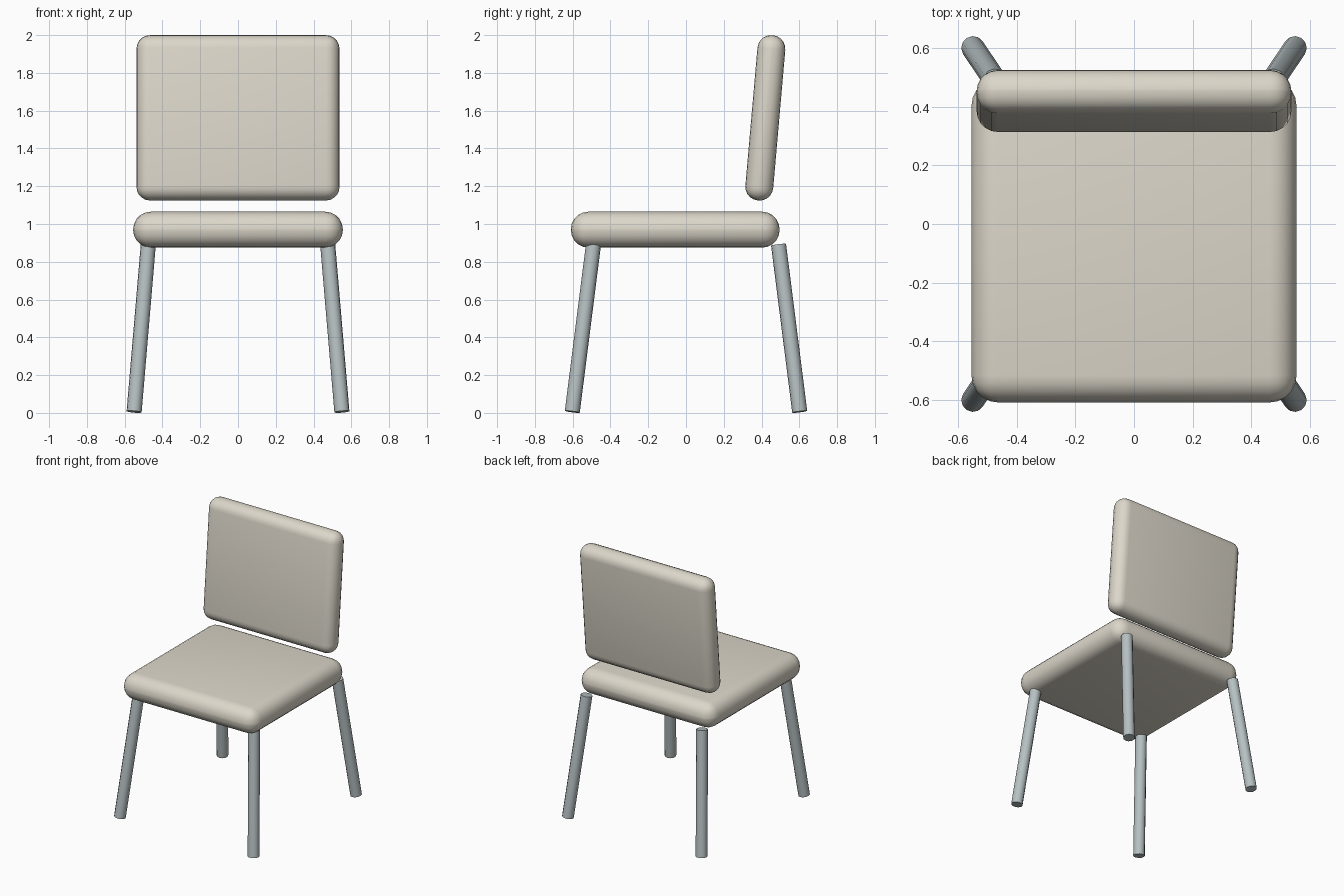
import bpy
import math
from mathutils import Vector

if "Cube" in bpy.data.objects:
    bpy.data.objects.remove(bpy.data.objects["Cube"])


def finish(obj, name, angle=40):
    obj.name = name
    bpy.ops.object.shade_smooth_by_angle(angle=math.radians(angle))
    return obj


def cushion(name, size, center, radius, tilt=0.0):
    bpy.ops.mesh.primitive_cube_add(size=1)
    obj = bpy.context.object
    obj.scale = size
    bpy.ops.object.transform_apply(location=False, rotation=False, scale=True)
    bevel = obj.modifiers.new("rounding", 'BEVEL')
    bevel.width = radius
    bevel.segments = 5
    bpy.ops.object.modifier_apply(modifier=bevel.name)
    obj.location = center
    obj.rotation_euler = (tilt, 0, 0)
    return finish(obj, name)


def leg(name, foot, top, radius=0.04):
    foot, top = Vector(foot), Vector(top)
    axis = top - foot
    bpy.ops.mesh.primitive_cylinder_add(vertices=12, radius=radius,
                                        depth=axis.length,
                                        location=(foot + top) / 2)
    obj = bpy.context.object
    obj.rotation_euler = axis.to_track_quat('Z', 'Y').to_euler()
    return finish(obj, name)


def paint(objects, name, color):
    mat = bpy.data.materials.new(name)
    mat.diffuse_color = color
    mat.use_nodes = True
    mat.node_tree.nodes["Principled BSDF"].inputs["Base Color"].default_value = mat.diffuse_color
    for obj in objects:
        obj.data.materials.append(mat)


# Padded seat and tilted backrest
seat = cushion("seat", (1.11, 1.105, 0.19), (0, -0.057, 0.97), 0.092)
backrest = cushion("backrest", (1.075, 0.148, 0.878), (0, 0.42, 1.562), 0.072,
                   math.radians(-5))

# Four splayed legs
legs = []
for side, sx in (("left", -1), ("right", 1)):
    for end, sy in (("front", -1), ("back", 1)):
        legs.append(leg(f"{end}_{side}_leg",
                        (sx * 0.55, sy * 0.602, 0.006),
                        (sx * 0.475, sy * 0.49, 0.89)))

paint([seat, backrest], "cream_upholstery", (0.72, 0.68, 0.59, 1))
paint(legs, "blue_grey_metal", (0.47, 0.53, 0.54, 1))
